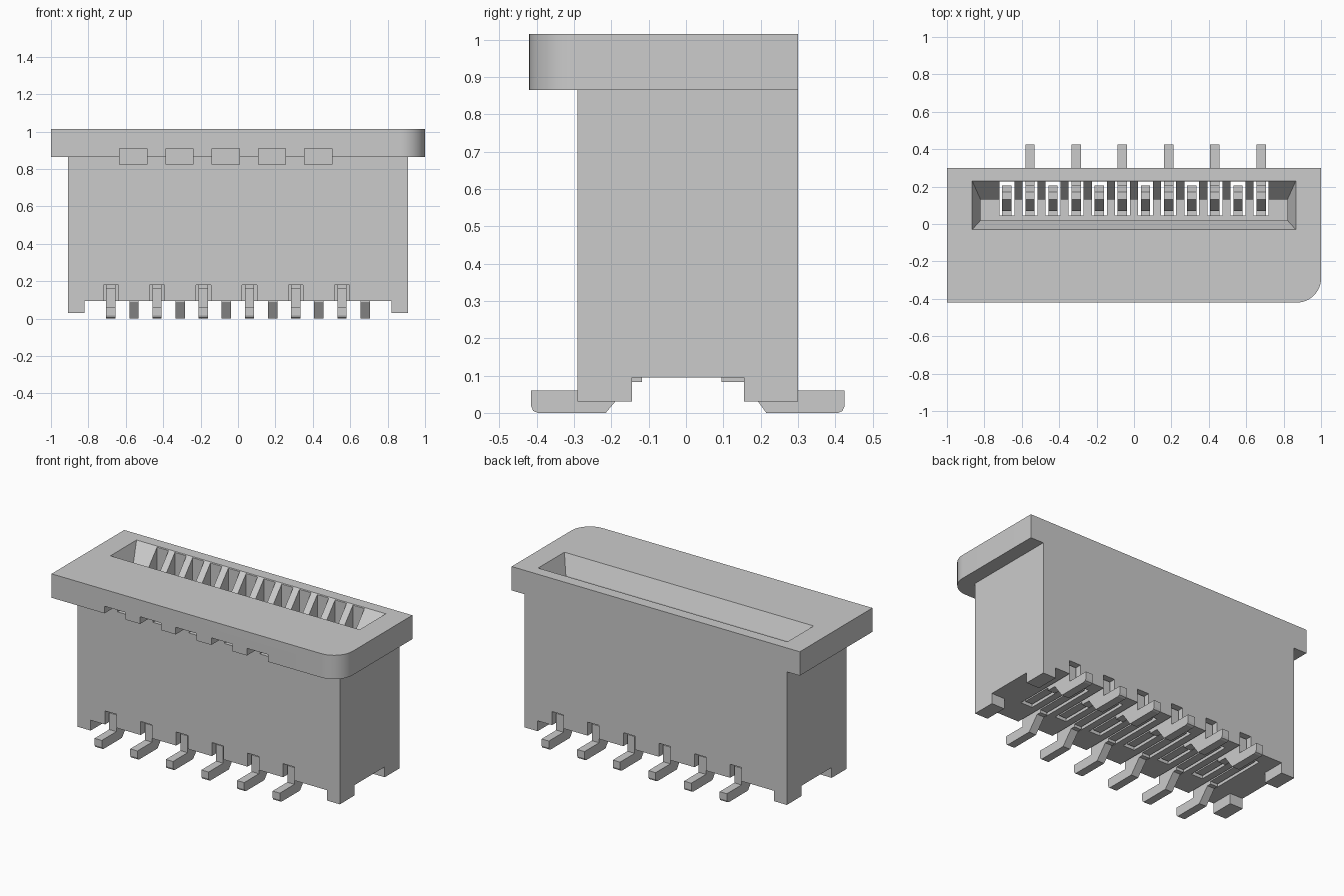
import bpy, bmesh, math

if "Cube" in bpy.data.objects:
    bpy.data.objects.remove(bpy.data.objects["Cube"], do_unlink=True)

grey = bpy.data.materials.new("light_grey")
grey.use_nodes = True
colour = (0.6, 0.6, 0.6, 1)
grey.diffuse_color = colour
grey.node_tree.nodes["Principled BSDF"].inputs["Base Color"].default_value = colour


def finish(name, bm):
    bmesh.ops.recalc_face_normals(bm, faces=bm.faces)
    mesh = bpy.data.meshes.new(name)
    bm.to_mesh(mesh)
    bm.free()
    mesh.materials.append(grey)
    obj = bpy.data.objects.new(name, mesh)
    bpy.context.collection.objects.link(obj)
    return obj


def loft(bm, rings):
    """Closed skin through equal-length rings of points."""
    loops = [[bm.verts.new(p) for p in ring] for ring in rings]
    for a, b in zip(loops, loops[1:]):
        for i in range(len(a)):
            j = (i + 1) % len(a)
            bm.faces.new((a[i], a[j], b[j], b[i]))
    bm.faces.new(loops[0][::-1])
    bm.faces.new(loops[-1])


def rect(x0, x1, y0, y1, z):
    return [(x0, y0, z), (x1, y0, z), (x1, y1, z), (x0, y1, z)]


def boxes(name, items):
    bm = bmesh.new()
    for x0, x1, y0, y1, z0, z1 in items:
        loft(bm, [rect(x0, x1, y0, y1, z0), rect(x0, x1, y0, y1, z1)])
    return finish(name, bm)


def boolean(target, tool, operation="DIFFERENCE"):
    mod = target.modifiers.new("cut", "BOOLEAN")
    mod.operation = operation
    mod.solver = "EXACT"
    mod.object = tool
    bpy.context.view_layer.objects.active = target
    bpy.ops.object.modifier_apply(modifier=mod.name)
    bpy.data.objects.remove(tool, do_unlink=True)


# Contact positions: even ones exit at the front, odd ones at the back
PITCH = 0.1236
contacts = [(-0.68 + i * PITCH, i % 2 == 0) for i in range(12)]

# Housing body and top flange with one rounded front corner
housing = boxes("housing", [(-0.91, 0.91, -0.29, 0.30, 0.03, 0.95)])
R = 0.13
outline = [(-1, 0.30), (-1, -0.42)]
for k in range(13):
    a = -math.pi / 2 + k * math.pi / 24
    outline.append((1 - R + R * math.cos(a), -0.42 + R + R * math.sin(a)))
outline.append((1, 0.30))
bm = bmesh.new()
loft(bm, [[(x, y, z) for x, y in outline] for z in (0.865, 1.015)])
boolean(housing, finish("flange", bm), "UNION")

# Underside relief that leaves four corner feet
boolean(housing, boxes("relief_long", [(-0.82, 0.82, -0.6, 0.6, -0.1, 0.095)]))
boolean(housing, boxes("relief_cross", [(-1.2, 1.2, -0.145, 0.155, -0.1, 0.095)]))

# Cable slot with a flared mouth
bm = bmesh.new()
loft(bm, [rect(-0.82, 0.82, 0.02, 0.13, 0.30),
          rect(-0.82, 0.82, 0.02, 0.13, 0.90),
          rect(-0.865, 0.865, -0.03, 0.23, 1.015),
          rect(-0.865, 0.865, -0.03, 0.23, 1.10)])
boolean(housing, finish("mouth", bm))

# Contact wells running down through the housing
boolean(housing, boxes("wells", [(x - 0.04, x + 0.04, 0.045, 0.226, -0.1, 1.06)
                                 for x, f in contacts]))

# Channels under the base that open at the front or the back
boolean(housing, boxes("channels", [
    (x - 0.04, x + 0.04, -0.4 if f else -0.12, 0.21 if f else 0.4, -0.1, 0.18)
    for x, f in contacts]))

# Five pockets below the flange front
boolean(housing, boxes("pockets", [
    (-0.56 + i * 2 * PITCH - 0.073, -0.56 + i * 2 * PITCH + 0.073, -0.6, -0.24, 0.825, 0.91)
    for i in range(5)]))

# Contacts: side profile (y, z) extruded across x
prong = [(0.205, 0.68), (0.17, 0.75), (0.13, 0.75), (0.07, 0.64), (0.07, 0.58), (0.15, 0.38)]
front_profile = [(-0.415, 0.06), (-0.415, 0.018), (-0.409, 0.005), (-0.397, 0), (-0.215, 0),
                 (-0.145, 0.083), (-0.118, 0.083), (-0.118, 0.10), (0.205, 0.10)] + prong + [
                 (0.15, 0.165), (-0.27, 0.165), (-0.27, 0.06)]
back_profile = [(0.425, 0.06), (0.28, 0.06), (0.28, 0.165), (0.205, 0.165)] + prong + [
                (0.15, 0.165), (-0.10, 0.165), (-0.10, 0.10), (0.095, 0.10), (0.095, 0.083),
                (0.155, 0.083), (0.215, 0), (0.407, 0), (0.419, 0.005), (0.425, 0.018)]
for name, is_front, profile in (("front_contacts", True, front_profile),
                                ("back_contacts", False, back_profile)):
    bm = bmesh.new()
    for x, f in contacts:
        if f == is_front:
            loft(bm, [[(x + s, y, z) for y, z in profile] for s in (-0.025, 0.025)])
    finish(name, bm)

# Smooth only the rounded flange corner
bpy.ops.object.select_all(action="DESELECT")
housing.select_set(True)
bpy.context.view_layer.objects.active = housing
bpy.ops.object.shade_smooth_by_angle(angle=math.radians(20))
